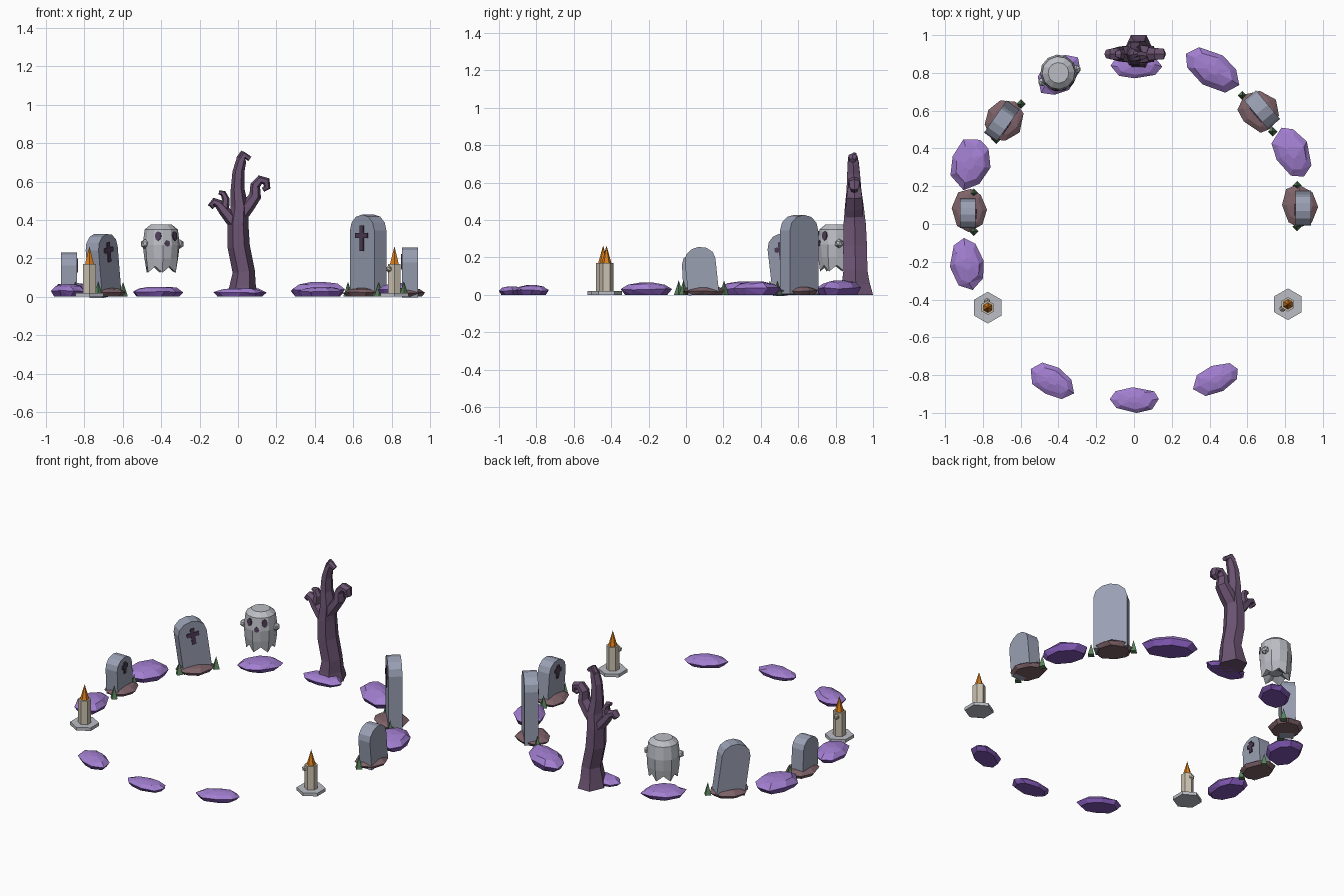
import bpy, bmesh, math, random
from math import sin, cos, pi, radians
from mathutils import Matrix, Vector

if "Cube" in bpy.data.objects:
    bpy.data.objects.remove(bpy.data.objects["Cube"], do_unlink=True)
random.seed(4)


def material(name, r, g, b):
    m = bpy.data.materials.new(name)
    m.use_nodes = True
    m.diffuse_color = (r, g, b, 1)
    m.node_tree.nodes["Principled BSDF"].inputs["Base Color"].default_value = (r, g, b, 1)
    return m


PURPLE = material("purple rock", .36, .21, .63)
DEEP = material("deep purple rock underside", .22, .1, .46)
GREY = material("grave grey", .32, .35, .45)
DARK = material("dark carving", .075, .045, .09)
EARTH = material("grave earth", .21, .123, .14)
GREEN = material("grass green", .1, .225, .105)
BARK = material("dead bark", .152, .09, .172)
WHITE = material("pale grey", .5, .515, .56)
WAX = material("candle wax", .59, .53, .43)
FLAME = material("flame orange", .7, .21, .012)


def finish(bm, name, mat, matrix=Matrix(), under=None):
    """Make the object; faces that look down can take a second material."""
    bmesh.ops.recalc_face_normals(bm, faces=bm.faces)
    if under:
        for f in bm.faces:
            f.normal_update()
            f.material_index = int(f.normal.z < -.05)
    me = bpy.data.meshes.new(name)
    bm.to_mesh(me)
    bm.free()
    me.materials.append(mat)
    if under:
        me.materials.append(under)
    ob = bpy.data.objects.new(name, me)
    ob.matrix_world = matrix
    bpy.context.collection.objects.link(ob)


def place(x, y, z=0, turn=0):
    return Matrix.Translation((x, y, z)) @ Matrix.Rotation(radians(turn), 4, 'Z')


def loft(rings):
    """Skin a list of equal point rings and cap both ends."""
    bm = bmesh.new()
    loops = [[bm.verts.new(p) for p in ring] for ring in rings]
    n = len(loops[0])
    for a, b in zip(loops, loops[1:]):
        for i in range(n):
            j = (i + 1) % n
            bm.faces.new((a[i], a[j], b[j], b[i]))
    bm.faces.new(loops[0])
    bm.faces.new(loops[-1])
    return bm


def rock(name, x, y, length, width, turn, height, mat, under=None):
    """Low faceted boulder with a flat underside."""
    n = 8
    jit = [random.uniform(.96, 1.08) for _ in range(n)]
    rings = []
    for scale, z in ((.82, 0), (1, .46), (.72, .84), (.24, 1)):
        ring = []
        for i in range(n):
            a = 2 * pi * (i + random.uniform(-.15, .15)) / n
            s = scale * jit[i]
            wob = random.uniform(-.08, .08) if 0 < z < 1 else 0
            ring.append((length * s * cos(a), width * s * sin(a), height * (z + wob)))
        rings.append(ring)
    bm = loft(rings)
    bmesh.ops.triangulate(bm, faces=[f for f in bm.faces if len(f.verts) == 4])
    finish(bm, name, mat, place(x, y, 0, turn), under)


def cone(name, mat, r1, r2, h, sides, matrix):
    bm = bmesh.new()
    bmesh.ops.create_cone(bm, cap_ends=True, segments=sides, radius1=r1, radius2=r2, depth=h,
                          matrix=Matrix.Translation((0, 0, h / 2)))
    finish(bm, name, mat, matrix)


def ball(name, mat, r, matrix):
    bm = bmesh.new()
    bmesh.ops.create_icosphere(bm, subdivisions=1, radius=r)
    finish(bm, name, mat, matrix)


def box(name, mat, size, matrix):
    bm = bmesh.new()
    bmesh.ops.create_cube(bm, size=1, matrix=Matrix.Diagonal((*size, 1)))
    finish(bm, name, mat, matrix)


# Ring of rocks: x, y, half length, half width, turn, height
for i, (x, y, l, w, t, h) in enumerate((
        (.415, .82, .168, .09, -33, .077), (.838, .38, .142, .092, -62, .072),
        (-.868, .32, .138, .102, 72, .072), (-.882, -.21, .132, .09, -82, .066),
        (-.435, -.83, .127, .078, -28, .052), (0, -.93, .134, .066, 0, .046),
        (.437, -.82, .128, .074, 25, .052), (.01, .84, .132, .07, 0, .046),
        (-.395, .79, .132, .09, 42, .052))):
    rock(f"rock_{i + 1}", x, y, l, w, t, h, PURPLE, DEEP)


# Gravestones with earth, cross and grass
def grave(label, x, y, turn, w, h, lean, mound):
    base = place(x, y, 0, turn)
    tilt = base @ Matrix.Rotation(radians(lean), 4, 'Y')
    thick, rise = .082, w * .42
    arch = [(-w / 2, .005), (w / 2, .005)]
    arch += [(w / 2 * cos(pi * k / 6), h - rise + rise * sin(pi * k / 6)) for k in range(7)]
    bm = loft([[(px, s * thick / 2, pz) for px, pz in arch] for s in (-1, 1)])
    finish(bm, f"{label}_slab", GREY, tilt)
    rock(f"{label}_earth", *mound, turn, .046, EARTH)
    c = .6 + h
    front = -thick / 2 - .002
    box(f"{label}_cross_post", DARK, (.027 * c, .008, .31 * h),
        tilt @ Matrix.Translation((0, front, .71 * h)))
    box(f"{label}_cross_bar", DARK, (.23 * h, .009, .027 * c),
        tilt @ Matrix.Translation((0, front, .745 * h)))
    for side in (-1, 1):
        spot = base @ Vector((side * (w / 2 + .026), -.032, 0))
        cone(f"{label}_grass", GREEN, .025, 0, .078, 4, Matrix.Translation(spot))


grave("tall_grave", .678, .605, -50, .198, .428, 0, (.66, .6, .115, .1))
grave("right_grave", .896, .095, -90, .165, .258, 6, (.875, .095, .115, .093))
grave("leaning_grave", -.69, .56, 55, .175, .33, -8, (-.685, .548, .115, .1))
grave("left_grave", -.88, .062, 90, .15, .23, -3, (-.872, .075, .115, .09))


# Candles on hexagonal plates
def candle(label, x, y, drip):
    cone(f"{label}_plate", WHITE, .084, .084, .02, 6, place(x, y))
    cone(f"{label}_stick", WAX, .038, .038, .15, 6, place(x, y, .02))
    cone(f"{label}_flame", FLAME, .027, 0, .096, 6, place(x, y, .168))
    ball(f"{label}_drip", WAX, .018, place(x + drip[0], y + drip[1], .145))


candle("right_candle", .815, -.425, (-.029, -.023))
candle("left_candle", -.774, -.443, (-.004, .034))

# Ghost, turned slightly to its left
ghost = place(-.4, .8, 0, 20)
N = 12
body = []
for r, z, flare, drop in ((.04, .165, 0, 0), (.08, .142, .04, .017), (.091, .2, .03, 0),
                          (.097, .27, 0, 0), (.087, .35, 0, 0), (.055, .376, 0, 0)):
    ring = []
    for k in range(N):
        s = (-1) ** k
        a = 2 * pi * (k + .5) / N
        ring.append((r * (1 + flare * s) * cos(a), r * (1 + flare * s) * sin(a), z - drop * s))
    body.append(ring)
finish(loft(body), "ghost_body", WHITE, ghost)


def face_spot(name, degrees, z, w, h):
    """Thin oval plate on the ghost's face."""
    m = (ghost @ Matrix.Rotation(radians(degrees), 4, 'Z') @ Matrix.Translation((0, -.0895, z))
         @ Matrix.Rotation(pi / 2 - .1, 4, 'X') @ Matrix.Diagonal((w, h, 1, 1)))
    bm = bmesh.new()
    bmesh.ops.create_cone(bm, cap_ends=True, segments=8, radius1=1, radius2=1, depth=.0095)
    finish(bm, name, DARK, m)


face_spot("ghost_right_eye", -30, .316, .017, .025)
face_spot("ghost_left_eye", 30, .316, .017, .025)
face_spot("ghost_mouth", 0, .277, .015, .017)
for side, label in ((-1, "right"), (1, "left")):
    ball(f"ghost_{label}_arm", WHITE, .025, ghost @ Matrix.Translation((side * .096, -.015, .275)))


# Dead tree: limbs skinned along paths of x, z, radius
def limb(name, path, depth=1.6, y=.9, y_end=.9, sides=6):
    pts = [Vector((x, 0, z)) for x, z, _ in path]
    rings = []
    for i, (x, z, r) in enumerate(path):
        t = (pts[min(i + 1, len(pts) - 1)] - pts[max(i - 1, 0)]).normalized()
        if z == 0:
            t = Vector((0, 0, 1))
        side = Vector((t.z, 0, -t.x))
        cy = y + (y_end - y) * i / (len(path) - 1)
        ring = []
        for k in range(sides):
            a = 2 * pi * k / sides
            ring.append(pts[i] + side * r * cos(a) + Vector((0, cy + r * depth * sin(a), 0)))
        rings.append(ring)
    finish(loft(rings), name, BARK)


limb("tree_trunk", ((.025, 0, .082), (.025, .06, .068), (.03, .13, .058), (.004, .26, .058),
                    (.0, .38, .054), (.008, .47, .046), (-.002, .56, .036), (.002, .65, .031),
                    (.016, .705, .027), (.034, .738, .021), (.062, .718, .014)), 1.27, .91, .89)
limb("tree_right_branch", ((.0, .40, .035), (.05, .47, .036), (.09, .525, .032), (.09, .58, .026),
                           (.116, .61, .024), (.147, .602, .022), (.152, .57, .018),
                           (.13, .557, .012)), 1.5)
limb("tree_left_branch", ((0, .36, .035), (-.04, .41, .033), (-.075, .452, .029),
                          (-.1, .483, .024), (-.125, .495, .021), (-.14, .478, .017),
                          (-.125, .464, .011)), 1.5)
limb("tree_left_twig", ((-.07, .46, .024), (-.064, .51, .02), (-.078, .54, .016),
                        (-.1, .543, .01)))
limb("tree_top_twig", ((.012, .69, .02), (.01, .725, .017), (.026, .757, .01)), 1.2)
